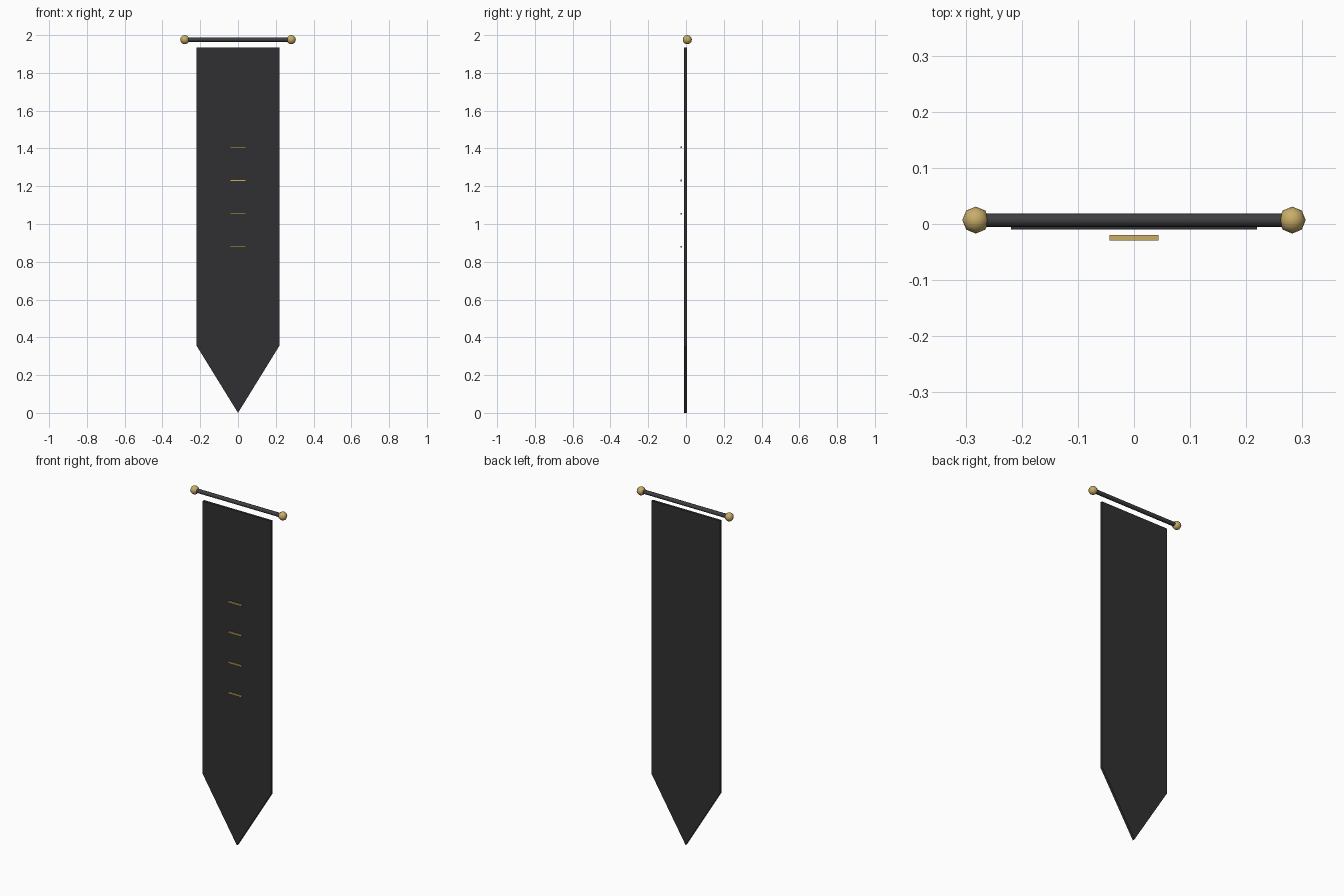
import bpy, bmesh, math

if "Cube" in bpy.data.objects:
    bpy.data.objects.remove(bpy.data.objects["Cube"])


def material(name, rgb):
    m = bpy.data.materials.new(name)
    m.diffuse_color = (*rgb, 1)
    m.use_nodes = True
    m.node_tree.nodes["Principled BSDF"].inputs["Base Color"].default_value = m.diffuse_color
    return m


cloth = material("dark_cloth", (0.03, 0.03, 0.032))
metal = material("dark_metal", (0.05, 0.05, 0.055))
gold = material("gold", (0.58, 0.42, 0.14))

ROD_Y, ROD_Z = 0.007, 1.976


def finish(name, mat, smooth=False):
    ob = bpy.context.object
    ob.name = name
    ob.data.materials.append(mat)
    if smooth:
        bpy.ops.object.shade_smooth_by_angle(angle=math.radians(60))
    return ob


# Pointed cloth panel, extruded from its outline
outline = [(-0.219, 1.935), (-0.219, 0.355), (0, 0), (0.219, 0.355), (0.219, 1.935)]
bm = bmesh.new()
face = bm.faces.new([bm.verts.new((x, -0.010, z)) for x, z in outline])
ext = bmesh.ops.extrude_face_region(bm, geom=[face])
bmesh.ops.translate(bm, vec=(0, 0.014, 0),
                    verts=[g for g in ext["geom"] if isinstance(g, bmesh.types.BMVert)])
bmesh.ops.recalc_face_normals(bm, faces=bm.faces)
mesh = bpy.data.meshes.new("banner_cloth")
bm.to_mesh(mesh)
bm.free()
mesh.materials.append(cloth)
bpy.context.collection.objects.link(bpy.data.objects.new("banner_cloth", mesh))

# Hanging rod
bpy.ops.mesh.primitive_cylinder_add(vertices=8, radius=0.012, depth=0.56,
                                    location=(0, ROD_Y, ROD_Z),
                                    rotation=(0, math.pi / 2, 0))
finish("hanging_rod", metal, True)

# Round finials at both rod ends
for side, s in (("left", -1), ("right", 1)):
    bpy.ops.mesh.primitive_uv_sphere_add(segments=8, ring_count=8, radius=0.024,
                                         location=(s * 0.282, ROD_Y, ROD_Z))
    finish(side + "_finial", gold, True)

# Four thin gold bars in front of the cloth
for i in range(4):
    bpy.ops.mesh.primitive_cube_add(size=1, location=(0, -0.0245, 1.406 - i * 0.1755))
    bpy.context.object.scale = (0.087, 0.009, 0.009)
    bpy.ops.object.transform_apply(location=False, rotation=False, scale=True)
    finish(f"gold_bar_{i + 1}", gold)
